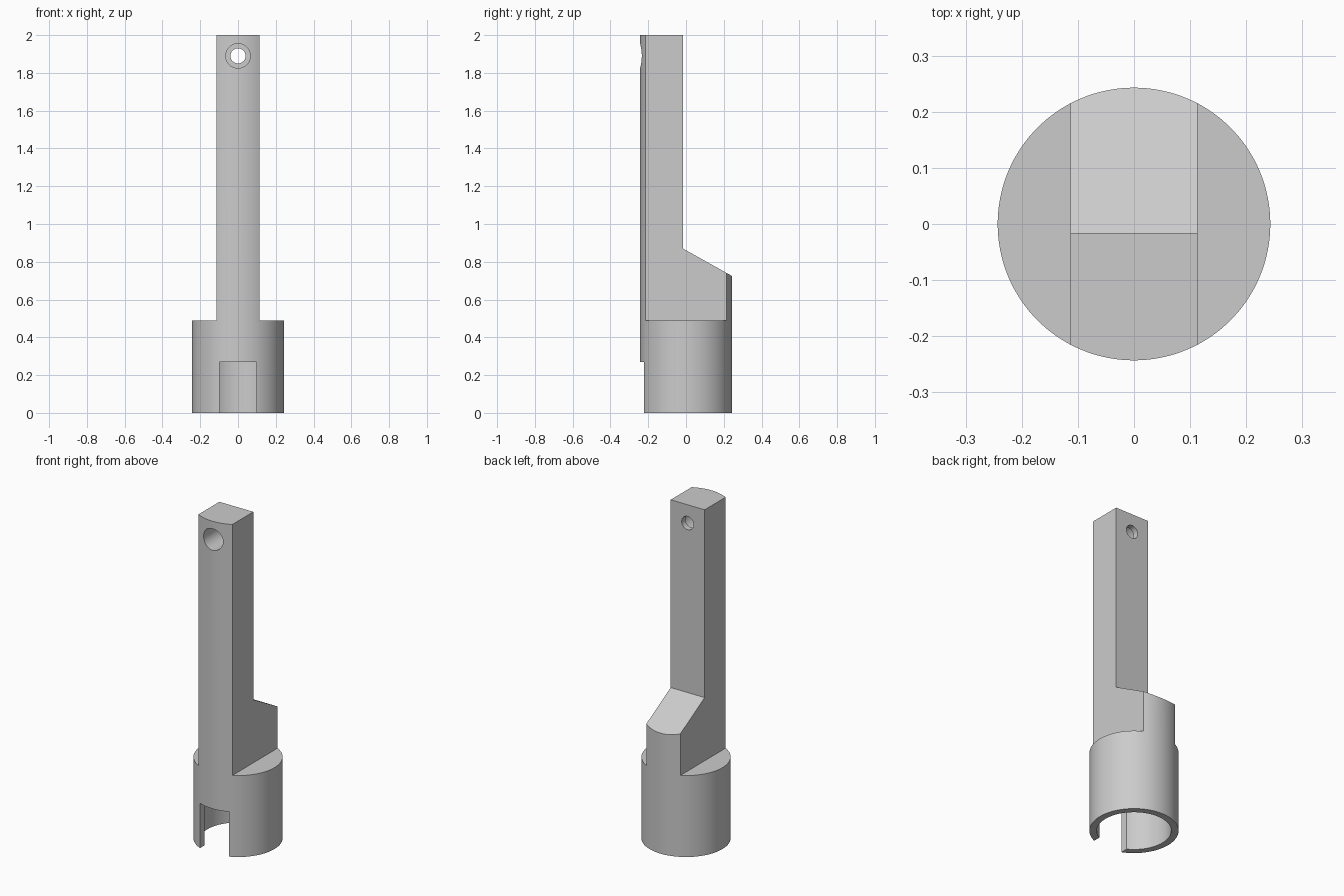
import bpy, bmesh, math
from mathutils import Matrix, Vector

if "Cube" in bpy.data.objects:
    bpy.data.objects.remove(bpy.data.objects["Cube"], do_unlink=True)

R = 0.243            # outer radius
HEIGHT = 2.0
HALF_W = 0.113       # half width of the shank
SHOULDER = 0.49      # top of the round socket
BACK_Y = -0.016      # rear flat of the shank
HOLE_Z = 1.89

grey = bpy.data.materials.new("plain grey")
grey.use_nodes = True
colour = (0.6, 0.6, 0.6, 1)
grey.diffuse_color = colour
grey.node_tree.nodes["Principled BSDF"].inputs["Base Color"].default_value = colour


def add_object(name, bm):
    bmesh.ops.recalc_face_normals(bm, faces=bm.faces)
    mesh = bpy.data.meshes.new(name)
    bm.to_mesh(mesh)
    bm.free()
    mesh.materials.append(grey)
    ob = bpy.data.objects.new(name, mesh)
    bpy.context.collection.objects.link(ob)
    return ob


def cylinder(name, radius, start, end, segments):
    """Cylinder between two points."""
    start, end = Vector(start), Vector(end)
    axis = end - start
    turn = axis.to_track_quat('Z', 'Y').to_matrix().to_4x4()
    bm = bmesh.new()
    bmesh.ops.create_cone(bm, cap_ends=True, segments=segments, radius1=radius,
                          radius2=radius, depth=axis.length,
                          matrix=Matrix.Translation((start + end) / 2) @ turn)
    return add_object(name, bm)


def prism(name, profile, x0, x1):
    """Side profile of (y, z) points extruded along x."""
    bm = bmesh.new()
    face = bm.faces.new([bm.verts.new((x0, y, z)) for y, z in profile])
    out = bmesh.ops.extrude_face_region(bm, geom=[face])
    moved = [v for v in out["geom"] if isinstance(v, bmesh.types.BMVert)]
    bmesh.ops.translate(bm, verts=moved, vec=(x1 - x0, 0, 0))
    return add_object(name, bm)


def rectangle(y0, y1, z0, z1):
    return [(y0, z0), (y1, z0), (y1, z1), (y0, z1)]


# Round bar from which the whole tool is cut
tool = cylinder("socket_and_shank", R, (0, 0, 0), (0, 0, HEIGHT), 128)

cutters = []
# Flats on both sides of the shank
for side in (-1, 1):
    cutters.append(prism("side_flat_cutter", rectangle(-1, 1, SHOULDER, 3),
                         side * HALF_W, side))
# Rear flat with the sloping heel below it
slope = (0.725 - 0.87) / (R - BACK_Y)
cutters.append(prism("heel_cutter",
                     [(BACK_Y, 0.87), (0.5, 0.87 + slope * (0.5 - BACK_Y)),
                      (0.5, 3), (BACK_Y, 3)], -0.5, 0.5))
# Socket bore and front slot
cutters.append(cylinder("bore_cutter", 0.203, (0, 0, -0.1), (0, 0, 0.38), 96))
cutters.append(prism("slot_cutter", rectangle(-0.5, 0, -0.2, 0.27), -0.097, 0.097))
# Cross hole with a deep counterbore from the front
cutters.append(cylinder("hole_cutter", 0.04, (0, -0.5, HOLE_Z), (0, 0.2, HOLE_Z), 40))
cutters.append(cylinder("counterbore_cutter", 0.065, (0, -0.5, HOLE_Z),
                        (0, -0.05, HOLE_Z), 48))

for cutter in cutters:
    cutter.hide_render = True
    cut = tool.modifiers.new(cutter.name, 'BOOLEAN')
    cut.operation = 'DIFFERENCE'
    cut.solver = 'EXACT'
    cut.object = cutter

# Bake the cuts and remove the helpers
bpy.context.view_layer.update()
graph = bpy.context.evaluated_depsgraph_get()
baked = bpy.data.meshes.new_from_object(tool.evaluated_get(graph))
tool.modifiers.clear()
tool.data = baked
baked.materials.clear()
baked.materials.append(grey)
for cutter in cutters:
    bpy.data.objects.remove(cutter, do_unlink=True)

# Smooth round faces, keep machined edges crisp
bpy.ops.object.select_all(action='DESELECT')
tool.select_set(True)
bpy.context.view_layer.objects.active = tool
bpy.ops.object.shade_smooth_by_angle(angle=math.radians(20))
